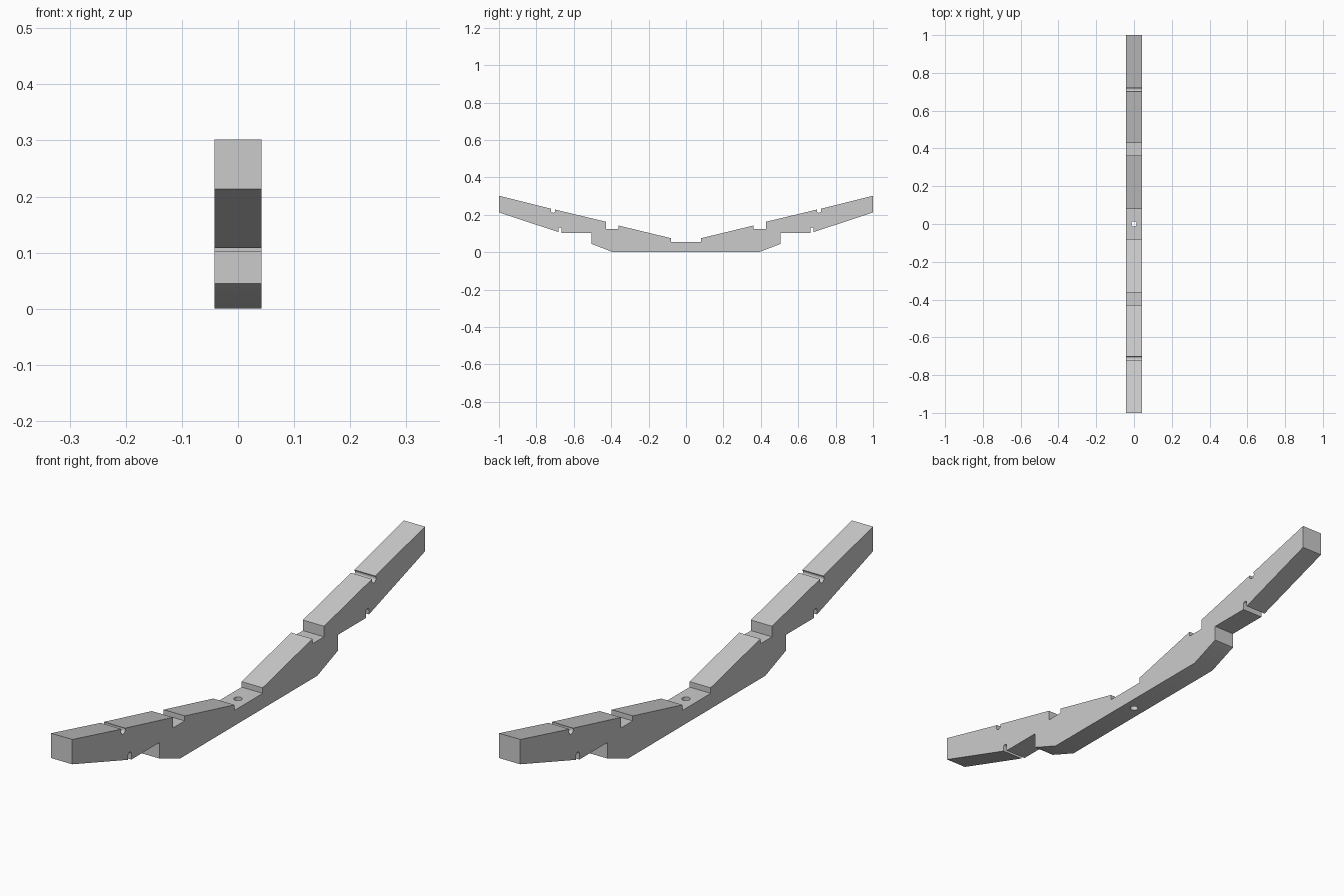
import bpy, bmesh
from math import cos, sin, radians

HALF_WIDTH = 0.042

cube = bpy.data.objects.get("Cube")
if cube:
    bpy.data.objects.remove(cube, do_unlink=True)

grey = bpy.data.materials.new("plain_grey")
grey.use_nodes = True
colour = (0.6, 0.6, 0.6, 1)
grey.diffuse_color = colour
grey.node_tree.nodes["Principled BSDF"].inputs["Base Color"].default_value = colour


def arc(y, z, r, start, end, steps):
    """Points along an arc in the side plane, angles in degrees."""
    angles = [radians(start + (end - start) * i / steps) for i in range(steps + 1)]
    return [(y + r * cos(a), z + r * sin(a)) for a in angles]


def add_object(name, bm):
    bmesh.ops.recalc_face_normals(bm, faces=bm.faces)
    mesh = bpy.data.meshes.new(name)
    bm.to_mesh(mesh)
    bm.free()
    mesh.materials.append(grey)
    obj = bpy.data.objects.new(name, mesh)
    bpy.context.collection.objects.link(obj)
    return obj


# Half outline of the beam, from the bottom middle out to the tip and back
underside = [(0.39, 0), (0.506, 0.045), (0.506, 0.102), (0.665, 0.102)]
slot = arc(0.674, 0.123, 0.009, 180, 0, 8) + [(0.683, 0.108)]
tip = [(1, 0.213), (1, 0.302)]
round_notch = arc(0.711, 0.223, 0.012, 48, -206, 14)
top = [(0.428, 0.163), (0.428, 0.125), (0.362, 0.125), (0.362, 0.143),
       (0.08, 0.075), (0.08, 0.055)]
half = underside + slot + tip + round_notch + top
outline = half + [(-y, z) for y, z in reversed(half)]

# Beam: extrude the mirrored outline across its width
bm = bmesh.new()
face = bm.faces.new([bm.verts.new((-HALF_WIDTH, y, z)) for y, z in outline])
side = bmesh.ops.extrude_face_region(bm, geom=[face])["geom"]
bmesh.ops.translate(bm, vec=(2 * HALF_WIDTH, 0, 0),
                    verts=[v for v in side if isinstance(v, bmesh.types.BMVert)])
beam = add_object("curved_beam", bm)

# Bolt hole through the middle
bm = bmesh.new()
bmesh.ops.create_cone(bm, cap_ends=True, segments=24, radius1=0.014,
                      radius2=0.014, depth=0.4)
cutter = add_object("bolt_hole_cutter", bm)
cutter.hide_render = True
cutter.hide_set(True)
cut = beam.modifiers.new("bolt_hole", "BOOLEAN")
cut.operation = "DIFFERENCE"
cut.solver = "EXACT"
cut.object = cutter

# Smooth only the rounded cuts
bpy.context.view_layer.objects.active = beam
beam.select_set(True)
bpy.ops.object.modifier_apply(modifier=cut.name)
bpy.data.objects.remove(cutter, do_unlink=True)
bpy.ops.object.shade_smooth_by_angle(angle=radians(30))
